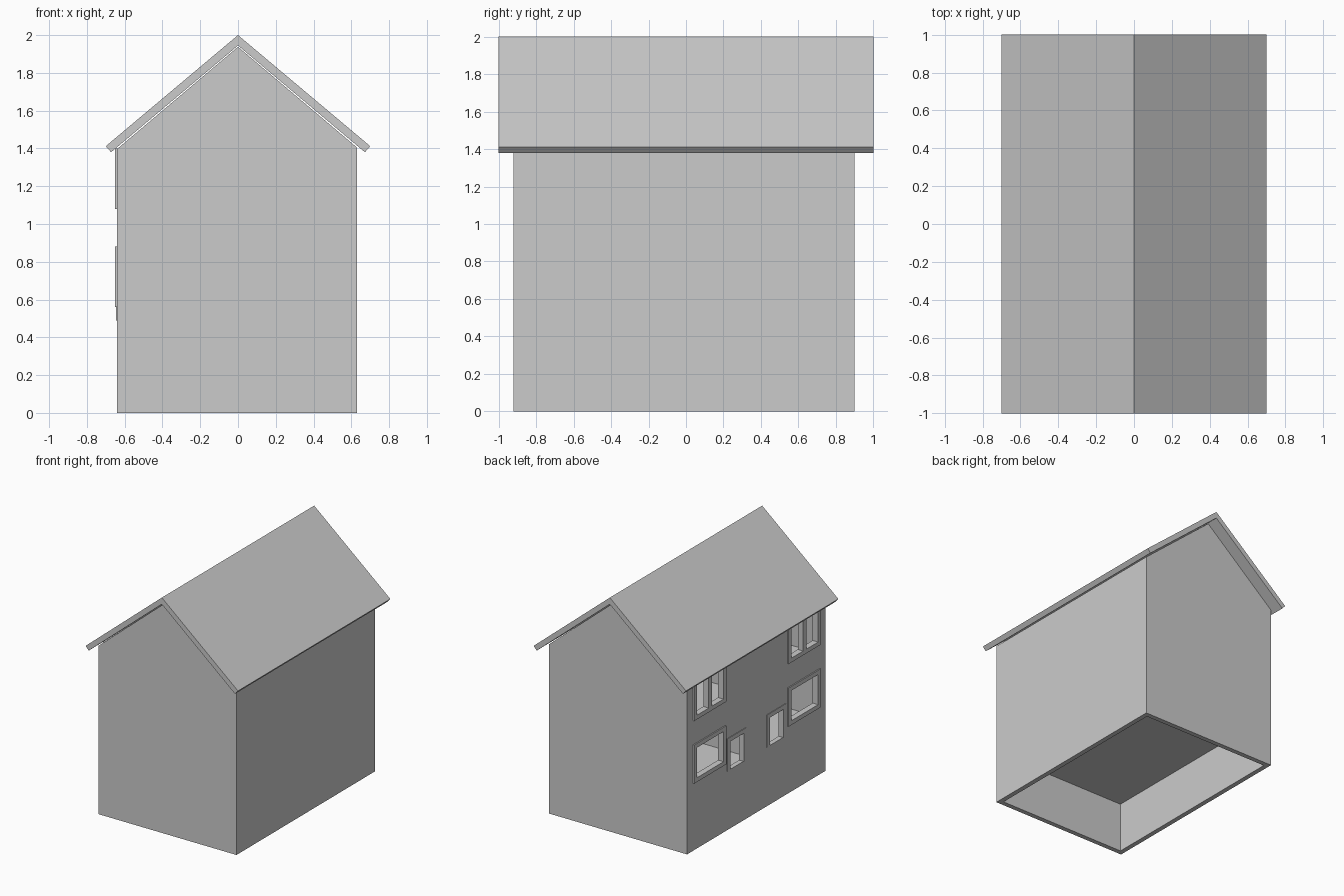
import bpy, bmesh

if "Cube" in bpy.data.objects:
    bpy.data.objects.remove(bpy.data.objects["Cube"])

CY = -0.01                       # party line between the two mirrored halves
X0, X1 = -0.64, 0.63             # outer wall faces
Y0, Y1 = -0.92, 0.90
T = 0.04                         # wall thickness

grey = bpy.data.materials.new("light_grey")
grey.diffuse_color = (0.6, 0.6, 0.6, 1)
grey.use_nodes = True
grey.node_tree.nodes["Principled BSDF"].inputs["Base Color"].default_value = grey.diffuse_color


def prism(name, profile, y0, y1):
    """Extrude an xz profile along y."""
    bm = bmesh.new()
    face = bm.faces.new([bm.verts.new((x, y0, z)) for x, z in profile])
    ext = bmesh.ops.extrude_face_region(bm, geom=[face])
    moved = [v for v in ext["geom"] if isinstance(v, bmesh.types.BMVert)]
    bmesh.ops.translate(bm, verts=moved, vec=(0, y1 - y0, 0))
    bmesh.ops.recalc_face_normals(bm, faces=bm.faces)
    mesh = bpy.data.meshes.new(name)
    bm.to_mesh(mesh)
    bm.free()
    mesh.materials.append(grey)
    ob = bpy.data.objects.new(name, mesh)
    bpy.context.collection.objects.link(ob)
    return ob


def box(name, x0, x1, y0, y1, z0, z1):
    y0, y1 = sorted((y0, y1))
    return prism(name, [(x0, z0), (x1, z0), (x1, z1), (x0, z1)], y0, y1)


def cut(target, cutter):
    """Subtract a cutter, bake the result and remove the cutter."""
    mod = target.modifiers.new("cut", "BOOLEAN")
    mod.operation, mod.solver, mod.object = "DIFFERENCE", "EXACT", cutter
    dg = bpy.context.evaluated_depsgraph_get()
    mesh = bpy.data.meshes.new_from_object(target.evaluated_get(dg))
    target.modifiers.clear()
    target.data = mesh
    bpy.data.objects.remove(cutter)


# Outer walls with gables, hollow and open below
walls = prism("walls", [(X0, 0), (X1, 0), (X1, 1.405), (0, 1.938), (X0, 1.397)], Y0, Y1)
cut(walls, box("cutter", X0 + T, X1 - T, Y0 + T, Y1 - T, -0.5, 2.5))

# Two storeys of floor and the party wall
for name, z in (("ground_floor", 0.42), ("upper_floor", 0.95)):
    box(name, X0 + T, X1 - T, Y0 + T, Y1 - T, z, z + 0.03)
prism("party_wall", [(X0 + T, 0.45), (X1 - T, 0.45), (X1 - T, 1.43), (0, 1.93),
                     (X0 + T, 1.42)], CY - 0.015, CY + 0.015)

# Roof slopes
for side, name in ((1, "roof_right"), (-1, "roof_left")):
    prism(name, [(0, 2.0), (side * 0.70, 1.412), (side * 0.672, 1.38), (0, 1.945)], -1, 1)

# Windows in the left wall: name, near y, far y (from party line), z range, frame front, mullion, sill
windows = [
    ("upper_window", 0.41, 0.83, 1.08, 1.40, -0.65, True, True),
    ("lower_window", 0.41, 0.83, 0.56, 0.88, -0.65, False, True),
    ("small_window", 0.135, 0.385, 0.49, 0.76, -0.645, False, False),
]
F = 0.035                        # frame width
for s, half in ((1, "back"), (-1, "front")):
    for name, a, b, z0, z1, xf, mullion, sill in windows:
        name = f"{half}_{name}"
        ya, yb = CY + s * a, CY + s * b
        zb = z0 + F if sill else z0
        # opening
        cut(walls, box("cutter", -0.8, X0 + T + 0.02,
                       ya + s * F, yb - s * F, zb, z1 - F))
        # frame pieces
        xi = X0 + T
        box(name + "_jamb_near", xf, xi, ya, ya + s * F, z0, z1)
        box(name + "_jamb_far", xf, xi, yb - s * F, yb, z0, z1)
        box(name + "_head", xf, xi, ya + s * F, yb - s * F, z1 - F, z1)
        if sill:
            box(name + "_sill", xf, xi, ya + s * F, yb - s * F, z0, zb)
        if mullion:
            ym = (ya + yb) / 2
            box(name + "_mullion", xf, xi, ym - 0.02, ym + 0.02, zb, z1 - F)
